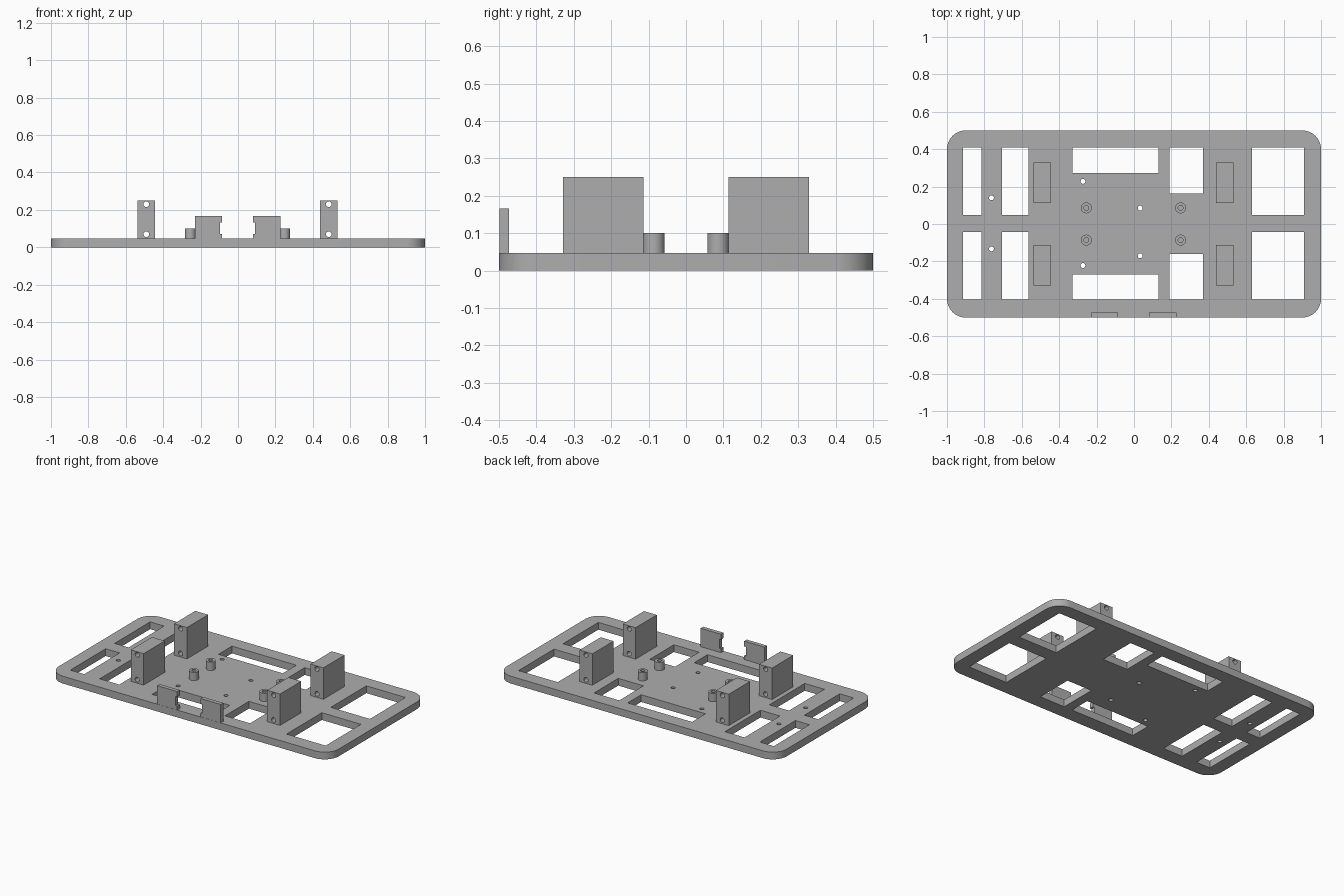
import bpy, bmesh, math
from mathutils import Matrix

cube = bpy.data.objects.get("Cube")
if cube:
    bpy.data.objects.remove(cube, do_unlink=True)

grey = bpy.data.materials.new("matte_grey")
grey.use_nodes = True
grey.diffuse_color = (0.42, 0.42, 0.42, 1)
grey.node_tree.nodes["Principled BSDF"].inputs["Base Color"].default_value = grey.diffuse_color

T = 0.047  # plate thickness


def circle(x, y, r, n=32):
    return [(x + r * math.cos(2 * math.pi * i / n), y + r * math.sin(2 * math.pi * i / n)) for i in range(n)]


def rect(x0, x1, y0, y1):
    return [(x0, y0), (x1, y0), (x1, y1), (x0, y1)]


def rounded_rect(hx, hy, r, n=10):
    pts = []
    for q, (sx, sy) in enumerate([(1, 1), (-1, 1), (-1, -1), (1, -1)]):
        for i in range(n + 1):
            a = math.pi / 2 * (q + i / n)
            pts.append((sx * (hx - r) + r * math.cos(a), sy * (hy - r) + r * math.sin(a)))
    return pts


def extrude(name, loops, start, end, upright=False):
    """Extrude an outline with holes along z, or along y when upright (outline in x, z)."""
    curve = bpy.data.curves.new(name, "CURVE")
    curve.dimensions = "2D"
    curve.fill_mode = "BOTH"
    curve.extrude = (end - start) / 2
    for loop in loops:
        s = curve.splines.new("POLY")
        s.points.add(len(loop) - 1)
        for p, (x, y) in zip(s.points, loop):
            p.co = (x, y, 0, 1)
        s.use_cyclic_u = True
    temp = bpy.data.objects.new(name + "_outline", curve)
    bpy.context.collection.objects.link(temp)
    bpy.context.view_layer.update()
    mesh = bpy.data.meshes.new_from_object(temp.evaluated_get(bpy.context.evaluated_depsgraph_get()))
    bpy.data.objects.remove(temp, do_unlink=True)
    mid = (start + end) / 2
    if upright:
        mesh.transform(Matrix.Translation((0, mid, 0)) @ Matrix.Rotation(math.pi / 2, 4, "X"))
    else:
        mesh.transform(Matrix.Translation((0, 0, mid)))
    bm = bmesh.new()
    bm.from_mesh(mesh)
    bmesh.ops.remove_doubles(bm, verts=bm.verts, dist=0.0002)
    bmesh.ops.recalc_face_normals(bm, faces=bm.faces)
    bm.to_mesh(mesh)
    bm.free()
    mesh.name = name
    mesh.materials.clear()
    mesh.materials.append(grey)
    obj = bpy.data.objects.new(name, mesh)
    bpy.context.collection.objects.link(obj)
    bpy.ops.object.select_all(action="DESELECT")
    obj.select_set(True)
    bpy.context.view_layer.objects.active = obj
    bpy.ops.object.shade_smooth_by_angle(angle=math.radians(30))
    return obj


# Base plate: rounded outline, paired windows and screw holes
loops = [rounded_rect(1, 0.5, 0.1)]
windows = [(-0.915, -0.815, 0.047), (-0.705, -0.565, 0.047), (-0.33, 0.13, 0.272),
           (0.19, 0.37, 0.163), (0.63, 0.91, 0.047)]
for x0, x1, inner in windows:
    loops.append(rect(x0, x1, inner, 0.41))
    loops.append(rect(x0, x1, -0.405, 0.003 - inner))
for x, y in [(-0.762, 0.14), (-0.762, -0.133), (-0.273, 0.228),
             (-0.273, -0.222), (0.033, 0.085), (0.033, -0.17)]:
    loops.append(circle(x, y, 0.013))
extrude("base_plate", loops, 0, T)

# Motor mount blocks with two bores running front to back
for side, x in (("right", -0.49), ("left", 0.485)):
    for end, y0, y1 in (("front", -0.329, -0.113), ("back", 0.113, 0.329)):
        extrude(f"{end}_{side}_mount_block",
                [rect(x - 0.046, x + 0.046, T - 0.002, 0.25),
                 circle(x, 0.07, 0.015), circle(x, 0.23, 0.015)], y0, y1, upright=True)

# Hollow standoffs
for side, x in (("right", -0.255), ("left", 0.249)):
    for end, y in (("front", -0.086), ("back", 0.086)):
        extrude(f"{end}_{side}_standoff", [circle(x, y, 0.029), circle(x, y, 0.013)], T - 0.002, 0.1)

# Front clips, mirrored, with a notch on the inner edge
clip = [(0.228, T - 0.002), (0.228, 0.166), (0.083, 0.166), (0.083, 0.132),
        (0.094, 0.132), (0.094, 0.072), (0.083, 0.072), (0.083, T - 0.002)]
for side, s in (("left", 1), ("right", -1)):
    extrude(f"{side}_clip", [[(s * x - 0.002, z) for x, z in clip]], -0.499, -0.473, upright=True)
